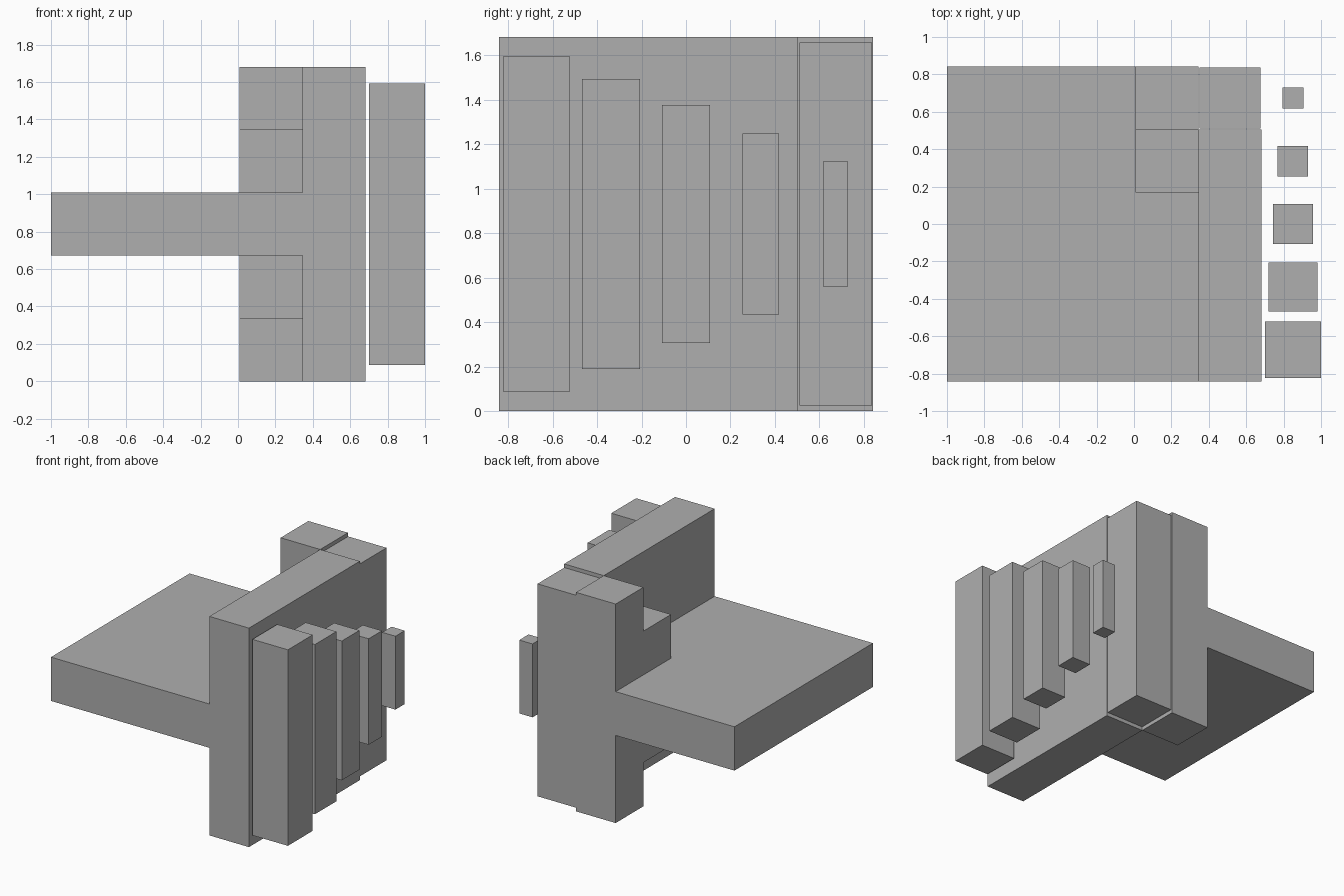
import bpy
import bmesh

if "Cube" in bpy.data.objects:
    bpy.data.objects.remove(bpy.data.objects["Cube"])

C = 0.3363            # size of one grid cell
X0, Y0 = -1.0, -2.5 * C
N = 5

grey = bpy.data.materials.new("plain_grey")
grey.diffuse_color = (0.43, 0.43, 0.43, 1)
grey.use_nodes = True
grey.node_tree.nodes["Principled BSDF"].inputs["Base Color"].default_value = grey.diffuse_color


def finish(name, bm):
    bmesh.ops.recalc_face_normals(bm, faces=bm.faces)
    mesh = bpy.data.meshes.new(name)
    bm.to_mesh(mesh)
    bm.free()
    mesh.materials.append(grey)
    obj = bpy.data.objects.new(name, mesh)
    bpy.context.collection.objects.link(obj)
    return obj


def column(name, i, j, scale):
    """Five-cell-high column over grid cell (i, j), shrunk about its centre."""
    bm = bmesh.new()
    bmesh.ops.create_cube(bm, size=1)
    bmesh.ops.scale(bm, vec=(C * scale, C * scale, N * C * scale), verts=bm.verts)
    centre = (X0 + (i + 0.5) * C, Y0 + (j + 0.5) * C, N * C / 2)
    bmesh.ops.translate(bm, vec=centre, verts=bm.verts)
    return finish(name, bm)


def filled(i, j, k):
    """Which grid cells belong to the solid body."""
    if not (0 <= j < N and 0 <= k < N):
        return False
    slab = 0 <= i <= 4 and k == 2 and not (i == 4 and j == 4)
    wall = i == 4 and j < 4
    back_post = i == 3 and j == 4
    step = i == 3 and j == 3 and 1 <= k <= 3
    return slab or wall or back_post or step


# main body: only the outer faces of the filled cells, then merged flat
bm = bmesh.new()
for i in range(N):
    for j in range(N):
        for k in range(N):
            if not filled(i, j, k):
                continue
            for axis in range(3):
                for side in (0, 1):
                    near = [i, j, k]
                    near[axis] += 2 * side - 1
                    if filled(*near):
                        continue
                    quad = []
                    for a, b in ((0, 0), (1, 0), (1, 1), (0, 1)):
                        p = [i, j, k]
                        p[axis] += side
                        p[(axis + 1) % 3] += a
                        p[(axis + 2) % 3] += b
                        quad.append(bm.verts.new((X0 + p[0] * C, Y0 + p[1] * C, p[2] * C)))
                    # keep outward winding
                    bm.faces.new(quad if side else quad[::-1])
bmesh.ops.remove_doubles(bm, verts=bm.verts, dist=0.0001)
bmesh.ops.dissolve_limit(bm, angle_limit=0.01, verts=bm.verts, edges=bm.edges)
finish("slab_and_wall", bm)

# slightly smaller corner post
column("corner_post", 4, 4, 0.97)

# row of hanging bars shrinking towards the back
for j, s in enumerate((0.895, 0.775, 0.636, 0.484, 0.335)):
    column(f"bar_{j + 1}", 5, j, s)
